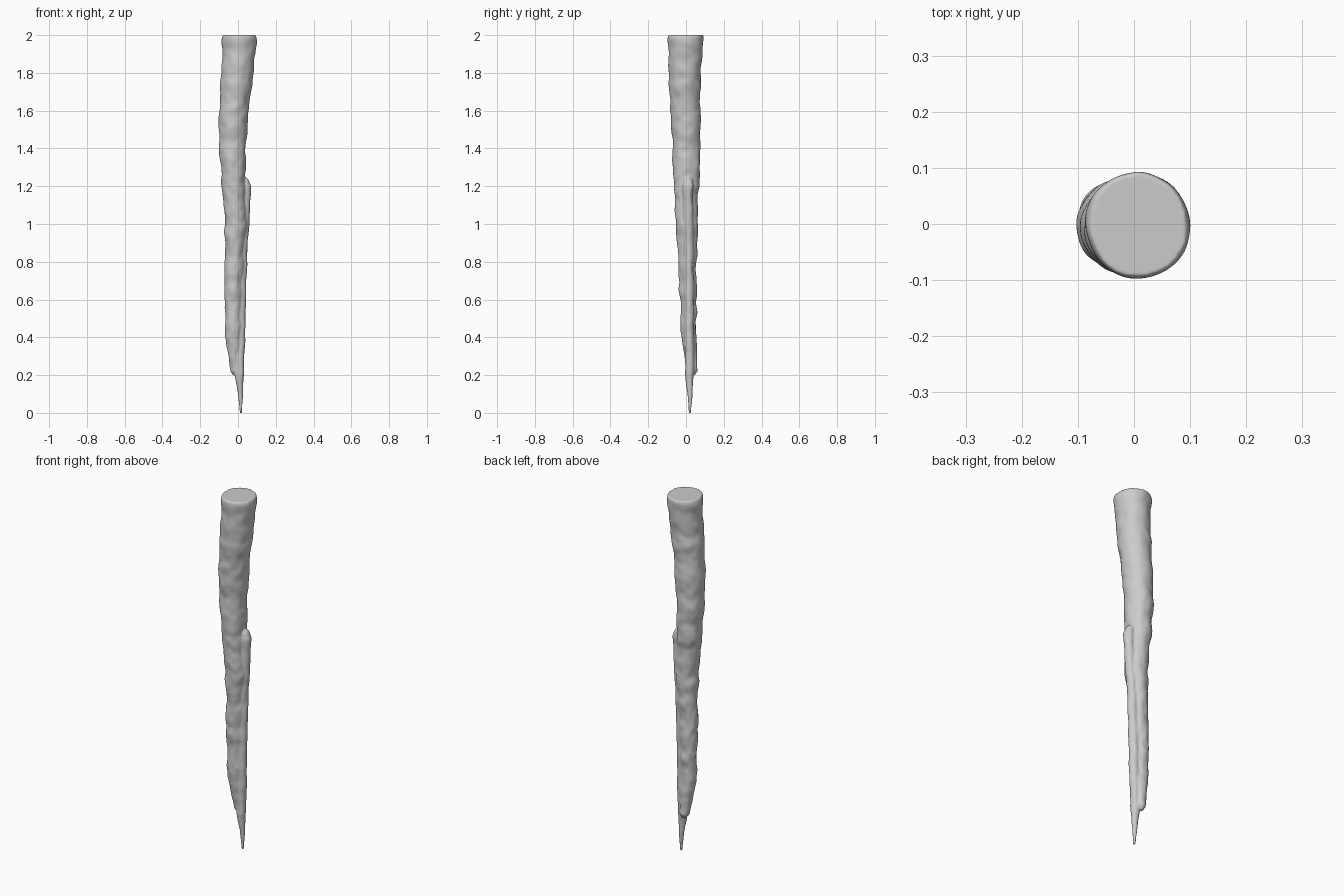
import bpy, bmesh, math
from mathutils import Vector, noise

if "Cube" in bpy.data.objects:
    bpy.data.objects.remove(bpy.data.objects["Cube"])

SIDES, STEP = 48, 0.01


def sample(rows, z):
    """Smoothly interpolate (left, right, front, back) between profile rows."""
    for a, b in zip(rows, rows[1:]):
        if a[0] >= z >= b[0]:
            t = (a[0] - z) / (a[0] - b[0])
            return [p + (q - p) * t for p, q in zip(a[1:], b[1:])]
    return rows[-1][1:]


def add_drip(bm, rows, ripple):
    """Loft a rippled tube through the profile, from top to bottom."""
    top, bottom = rows[0][0], rows[-1][0]
    count = round((top - bottom) / STEP)
    rings = []
    for i in range(count + 1):
        z = max(bottom, top - (top - bottom) * i / count)
        x0, x1, y0, y1 = sample(rows, z)
        cx, cy, rx, ry = (x0 + x1) / 2, (y0 + y1) / 2, (x1 - x0) / 2, (y1 - y0) / 2
        ring = []
        for k in range(SIDES):
            a = 2 * math.pi * k / SIDES
            c, s = math.cos(a), math.sin(a)
            # horizontal growth ripples plus fine lumps
            wave = noise.noise(Vector((c * 0.5, s * 0.5, z * 13)))
            lump = noise.noise(Vector((c * 1.8, s * 1.8, z * 22 + 7)))
            fade = min(1, rx / 0.04)
            d = ripple * fade * (wave + 0.5 * lump)
            ring.append(bm.verts.new((cx + c * (rx + d), cy + s * (ry + d), z)))
        rings.append(ring)
    for u, v in zip(rings, rings[1:]):
        for k in range(SIDES):
            j = (k + 1) % SIDES
            bm.faces.new((u[k], v[k], v[j], u[j]))
    bm.faces.new(rings[0])
    bm.faces.new(rings[-1][::-1])


# z, left, right, front, back
main = [(2.00, -0.080, 0.096, -0.090, 0.093), (1.985, -0.086, 0.100, -0.094, 0.096),
        (1.80, -0.088, 0.083, -0.095, 0.078), (1.60, -0.095, 0.056, -0.083, 0.075),
        (1.43, -0.102, 0.042, -0.073, 0.075), (1.25, -0.088, 0.039, -0.067, 0.070),
        (1.00, -0.069, 0.044, -0.056, 0.061), (0.80, -0.067, 0.032, -0.042, 0.055),
        (0.60, -0.069, 0.022, -0.030, 0.057), (0.40, -0.066, 0.016, -0.024, 0.056),
        (0.22, -0.040, 0.008, 0.004, 0.058), (0.20, -0.026, -0.002, 0.018, 0.046)]
side = [(1.25, 0.028, 0.040, 0.005, 0.017), (1.235, 0.015, 0.058, -0.012, 0.034),
        (1.20, 0.015, 0.071, -0.018, 0.038), (1.10, 0.008, 0.066, -0.016, 0.038),
        (1.00, 0.002, 0.058, -0.014, 0.038), (0.80, -0.006, 0.049, -0.010, 0.040),
        (0.60, -0.010, 0.043, -0.008, 0.042), (0.40, -0.012, 0.038, -0.007, 0.042),
        (0.20, -0.016, 0.030, -0.005, 0.040), (0.10, 0.000, 0.027, 0.008, 0.036),
        (0.00, 0.009, 0.021, 0.014, 0.026)]

# main icicle and the thinner drip running down its side
bm = bmesh.new()
add_drip(bm, main, 0.008)
add_drip(bm, side, 0.006)
bmesh.ops.recalc_face_normals(bm, faces=bm.faces)
mesh = bpy.data.meshes.new("icicle")
bm.to_mesh(mesh)
bm.free()
icicle = bpy.data.objects.new("icicle", mesh)
bpy.context.collection.objects.link(icicle)

# fuse both drips into one skin and soften the join
remesh = icicle.modifiers.new("fuse", 'REMESH')
remesh.mode = 'VOXEL'
remesh.voxel_size = 0.005
remesh.use_smooth_shade = True
soften = icicle.modifiers.new("soften", 'SMOOTH')
soften.factor = 0.5
soften.iterations = 3
